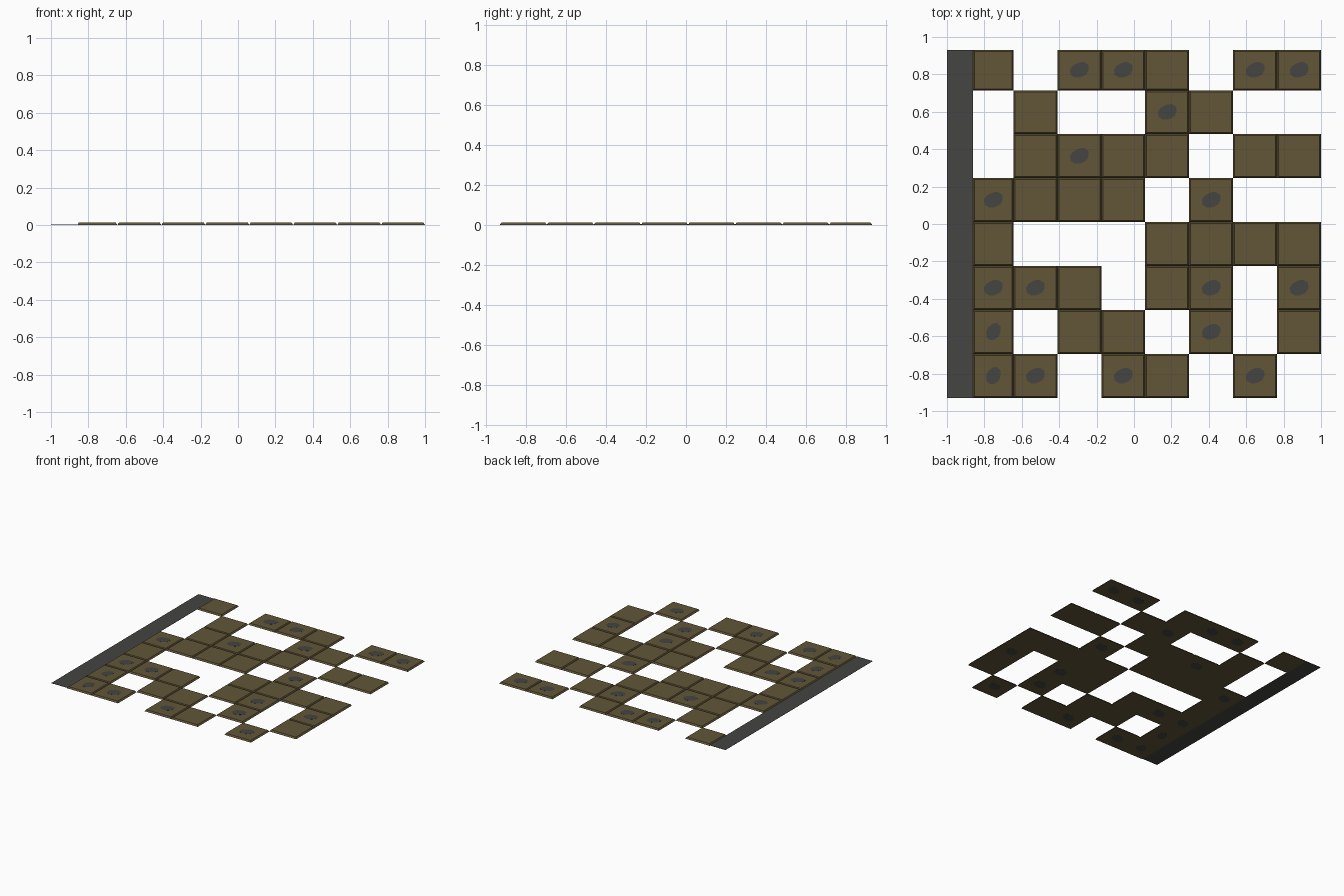
import bpy, bmesh, math

if "Cube" in bpy.data.objects:
    bpy.data.objects.remove(bpy.data.objects["Cube"])

def material(name, rgb):
    m = bpy.data.materials.new(name)
    m.diffuse_color = (*rgb, 1)
    m.use_nodes = True
    m.node_tree.nodes["Principled BSDF"].inputs["Base Color"].default_value = m.diffuse_color
    return m

wood = material("olive brown", (0.122, 0.092, 0.039))
slate = material("dark grey", (0.058, 0.060, 0.054))

def make(name, bm, mat):
    bmesh.ops.recalc_face_normals(bm, faces=bm.faces)
    me = bpy.data.meshes.new(name)
    bm.to_mesh(me)
    bm.free()
    me.materials.append(mat)
    ob = bpy.data.objects.new(name, me)
    bpy.context.collection.objects.link(ob)
    return ob

def frustum(bm, low, high, z0, z1):
    """Closed solid between two outlines with the same number of points."""
    a = [bm.verts.new((x, y, z0)) for x, y in low]
    b = [bm.verts.new((x, y, z1)) for x, y in high]
    n = len(a)
    bm.faces.new(a[::-1])
    bm.faces.new(b)
    for i in range(n):
        j = (i + 1) % n
        bm.faces.new((a[i], a[j], b[j], b[i]))

def rect(x0, x1, y0, y1, d=0.0):
    return [(x0 + d, y0 + d), (x1 - d, y0 + d), (x1 - d, y1 - d), (x0 + d, y1 - d)]

# '#' plain tile, 'o' tile with a stone spot, '.' gap (top row is the back)
ROWS = ["#.oo#.oo",
        ".#..o#..",
        ".#o##.##",
        "o###.o..",
        "#...####",
        "oo#.#o.o",
        "o.##.o.#",
        "oo.o#.o."]
STEP, TOP = 0.235, 0.0125
xs = [-0.86] + [1.0 - STEP * (7 - i) for i in range(8)]
ys = [0.93] + [-0.93 + STEP * (7 - i) for i in range(8)]

# Outline of a spot, in radii at even angles, leaning to the upper right
RADII = [0.050, 0.056, 0.050, 0.042, 0.038, 0.043, 0.050, 0.052, 0.045, 0.040, 0.038, 0.044]

tiles, spots = bmesh.new(), bmesh.new()
for r, row in enumerate(ROWS):
    for c, kind in enumerate(row):
        if kind == ".":
            continue
        x0, x1, y0, y1 = xs[c], xs[c + 1], ys[r + 1], ys[r]
        frustum(tiles, rect(x0, x1, y0, y1), rect(x0, x1, y0, y1, 0.008), 0.0004, TOP)
        if kind == "o":
            cx, cy = (x0 + x1) / 2, (y0 + y1) / 2
            sx, sy = (0.78, 1.1) if c == 0 and r > 5 else (1, 1)
            pts = []
            for i, rad in enumerate(RADII):
                a = math.tau * i / len(RADII)
                pts.append((cx + sx * rad * math.cos(a), cy + sy * rad * math.sin(a)))
            # thin plates on the upper and lower faces
            frustum(spots, pts, pts, TOP - 0.001, TOP + 0.0006)
            frustum(spots, pts, pts, 0.0, 0.001)

make("floor_tiles", tiles, wood)
make("stone_spots", spots, slate)

# Flat border strip along the left side
strip = bmesh.new()
frustum(strip, rect(-1.0, -0.86, -0.93, 0.93), rect(-1.0, -0.86, -0.93, 0.93), 0.004, 0.0055)
make("border_strip", strip, slate)
